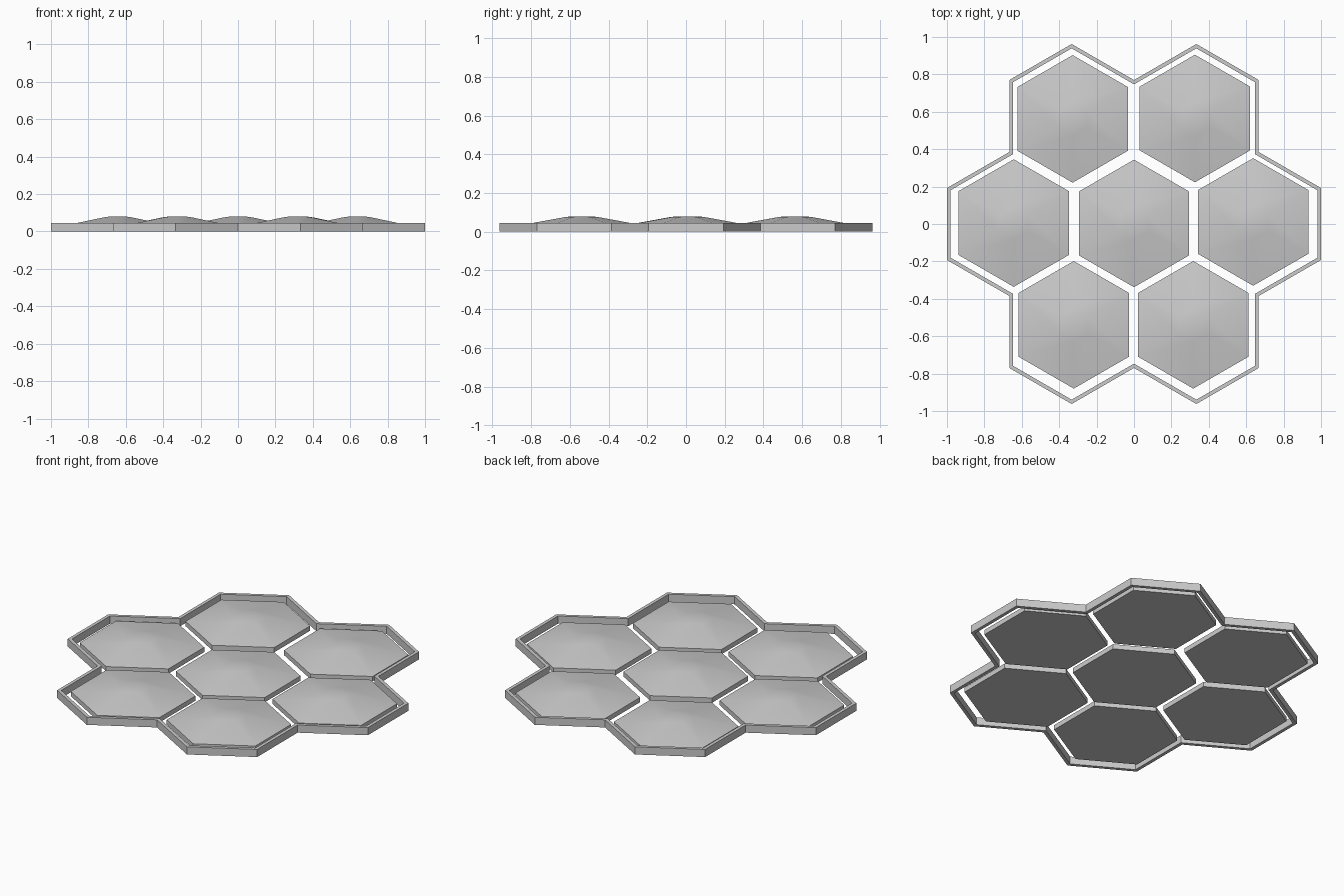
import bpy, bmesh
from math import cos, sin, radians, sqrt
from mathutils import Vector

if "Cube" in bpy.data.objects:
    bpy.data.objects.remove(bpy.data.objects["Cube"])


def finish(name, bm, loc=(0, 0, 0)):
    bmesh.ops.recalc_face_normals(bm, faces=bm.faces)
    mesh = bpy.data.meshes.new(name)
    bm.to_mesh(mesh)
    bm.free()
    ob = bpy.data.objects.new(name, mesh)
    ob.location = loc
    bpy.context.collection.objects.link(ob)
    bpy.ops.object.select_all(action='DESELECT')
    ob.select_set(True)
    bpy.context.view_layer.objects.active = ob
    bpy.ops.object.shade_smooth_by_angle(angle=radians(30))
    return ob


def bridge(bm, a, b):
    n = len(a)
    for i in range(n):
        j = (i + 1) % n
        bm.faces.new((a[i], a[j], b[j], b[i]))


# Domed hexagonal tile: radius / height rings from base to crown
def tile(name, x, y):
    bm = bmesh.new()
    rings = []
    for r, z in [(0.341, 0.0), (0.341, 0.029), (0.09, 0.075), (0.05, 0.080)]:
        rings.append([bm.verts.new((r * cos(radians(30 + 60 * k)),
                                    r * sin(radians(30 + 60 * k)), z))
                      for k in range(6)])
    for a, b in zip(rings, rings[1:]):
        bridge(bm, a, b)
    bm.faces.new(rings[0])
    bm.faces.new(rings[-1])
    finish(name, bm, (x, y, 0))


tiles = {
    "tile_centre": (0, 0.003), "tile_left": (-0.643, 0.005), "tile_right": (0.637, 0.011),
    "tile_back_left": (-0.328, 0.562), "tile_back_right": (0.326, 0.564),
    "tile_front_left": (-0.322, -0.539), "tile_front_right": (0.317, -0.539),
}
for name, (x, y) in tiles.items():
    tile(name, x, y)

# Frame: outline of seven touching hexagons, one third of 18 corners per 120 degrees
w = 1 / 3
R = 2 * w / sqrt(3)
outline = []
for k in range(6):
    a = radians(60 * k)
    for p in [(3 * w, -R / 2), (3 * w, R / 2), (2 * w, R)]:
        outline.append(Vector((p[0] * cos(a) - p[1] * sin(a),
                               p[0] * sin(a) + p[1] * cos(a))))


# Mitred inward offset of the counter-clockwise outline
def inset(pts, d):
    out = []
    for i, p in enumerate(pts):
        e1 = (p - pts[i - 1]).normalized()
        e2 = (pts[(i + 1) % len(pts)] - p).normalized()
        n1, n2 = Vector((-e1.y, e1.x)), Vector((-e2.y, e2.x))
        out.append(p + (n1 + n2) * d / (1 + n1.dot(n2)))
    return out


bm = bmesh.new()
inner = inset(outline, 0.02)
loops = [[bm.verts.new((p.x, p.y, z)) for p in pts]
         for pts, z in [(outline, 0), (outline, 0.046), (inner, 0.046), (inner, 0)]]
for i in range(4):
    bridge(bm, loops[i], loops[(i + 1) % 4])
finish("outer_frame", bm)
